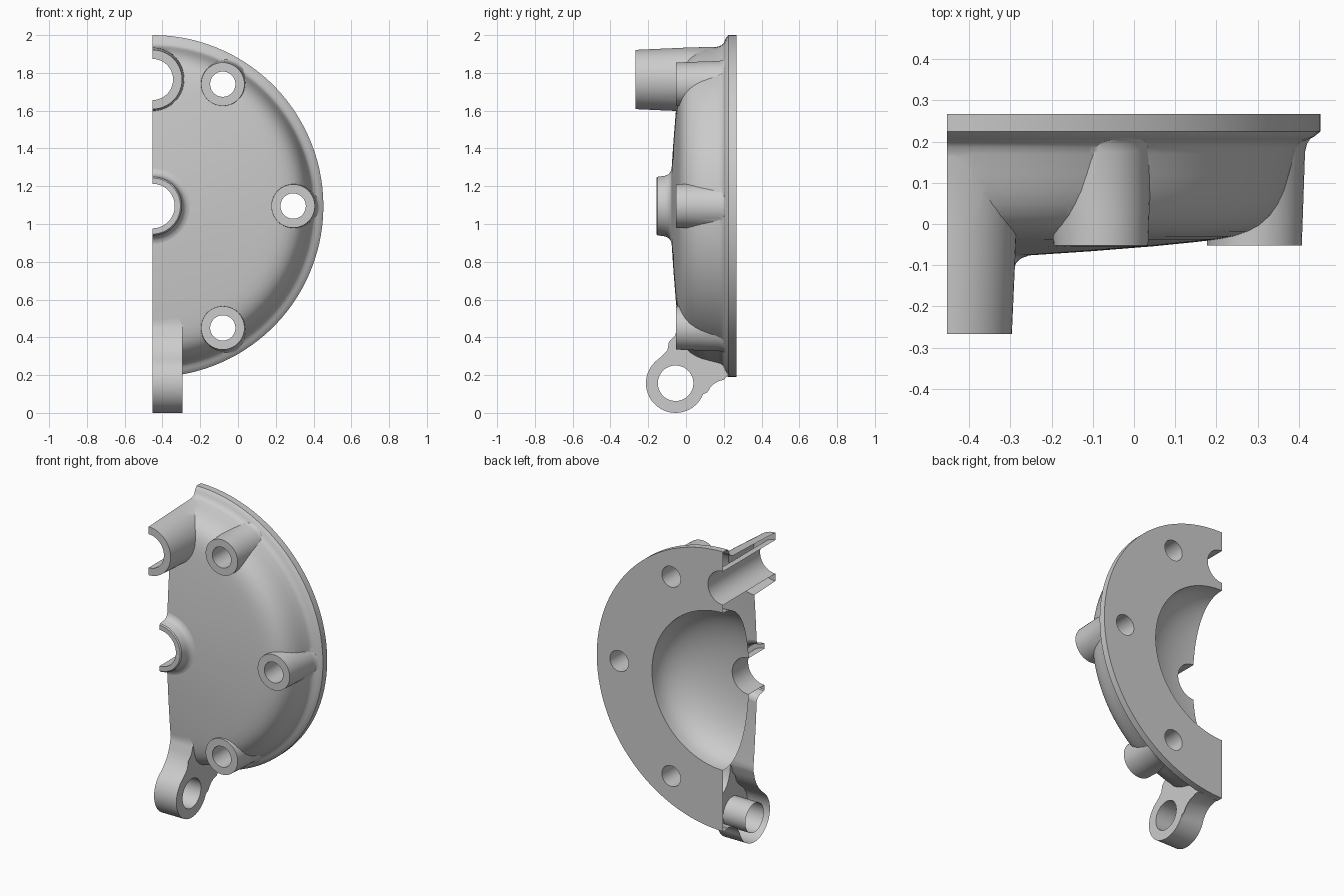
import bpy, bmesh
from math import sin, cos, pi, radians
from mathutils import Vector

if "Cube" in bpy.data.objects:
    bpy.data.objects.remove(bpy.data.objects["Cube"])

CX, CZ = -0.453, 1.095      # axis of the round cover, on the cut plane


def make_object(name, bm):
    bmesh.ops.recalc_face_normals(bm, faces=bm.faces)
    mesh = bpy.data.meshes.new(name)
    bm.to_mesh(mesh)
    bm.free()
    obj = bpy.data.objects.new(name, mesh)
    bpy.context.collection.objects.link(obj)
    return obj


def lathe(name, profile, x=CX, z=CZ, n=64):
    """Solid of revolution about the y direction; profile is (radius, y)."""
    bm = bmesh.new()
    rings = []
    for r, y in profile:
        rings.append([bm.verts.new((x + r * cos(2 * pi * (i + .5) / n), y,
                                    z + r * sin(2 * pi * (i + .5) / n))) for i in range(n)])
    for a, b in zip(rings, rings[1:]):
        for i in range(n):
            j = (i + 1) % n
            bm.faces.new((a[i], a[j], b[j], b[i]))
    bm.faces.new(rings[0])
    bm.faces.new(rings[-1])
    return make_object(name, bm)


def extrude_x(name, points, x0, x1, bevel=0):
    """Outline in (y, z) extruded along x, with an optional rounded far rim."""
    bm = bmesh.new()
    a = [bm.verts.new((x0, y, z)) for y, z in points]
    b = [bm.verts.new((x1, y, z)) for y, z in points]
    bm.faces.new(a)
    end = bm.faces.new(b)
    for i in range(len(a)):
        j = (i + 1) % len(a)
        bm.faces.new((a[i], a[j], b[j], b[i]))
    if bevel:
        bmesh.ops.bevel(bm, geom=list(end.edges), offset=bevel, segments=3,
                        profile=0.5, affect='EDGES')
    return make_object(name, bm)


def arc(cy, cz, r, a0, a1, n):
    return [(cy + r * cos(radians(a0 + (a1 - a0) * i / n)),
             cz + r * sin(radians(a0 + (a1 - a0) * i / n))) for i in range(n + 1)]


def combine(target, tool, operation):
    mod = target.modifiers.new("join", 'BOOLEAN')
    mod.object, mod.operation, mod.solver = tool, operation, 'EXACT'
    bpy.context.view_layer.objects.active = target
    bpy.ops.object.modifier_apply(modifier=mod.name)
    bpy.data.objects.remove(tool, do_unlink=True)


# Domed cover with flange
cover = lathe("housing_cover", [
    (.05, -.08), (.2, -.076), (.35, -.066), (.5, -.054), (.6, -.044), (.66, -.037),
    (.7, -.03), (.735, -.019), (.765, -.003), (.79, .02), (.808, .048), (.822, .08),
    (.833, .12), (.845, .17), (.851, .187), (.862, .199), (.878, .206), (.89, .212),
    (.899, .219), (.905, .224), (.905, .267), (.05, .267)], n=128)

# Central hub and upper pipe
PIPE_Z = 1.765
combine(cover, lathe("hub", [(.148, -.157), (.155, -.151), (.161, -.11), (.168, -.094),
                             (.18, -.083), (.205, -.074), (.205, 0)]), 'UNION')
combine(cover, lathe("pipe", [(.157, -.267), (.169, 0), (.174, .18)], z=PIPE_Z), 'UNION')

# Bolt bosses around the rim
bolts = [(CX + .745 * cos(radians(a)), CZ + .745 * sin(radians(a))) for a in (60, 0, -60)]
for x, z in bolts:
    combine(cover, lathe("boss", [(.115, -.052), (.118, .03), (.123, .175), (.128, .195),
                                  (.138, .21), (.14, .24)], x, z, 48), 'UNION')

# Hinge lug at the bottom
LUG = (-.055, .157)
outline = [(.1, .5), (-.03, .5), (-.047, .45), (-.058, .408), (-.075, .367),
           (-.098, .333), (-.122, .306)]
outline += arc(*LUG, .157, 126, 345, 32)
outline += [(.113, .143), (.135, .167), (.165, .185), (.2, .194), (.23, .196), (.23, .4)]
combine(cover, extrude_x("lug", outline, -.6, -.293, .018), 'UNION')

# Inner cavity, bores and bolt holes
dome = [(.51, .35)]
for i in range(17):
    t = radians(i * 87 / 16)
    dome.append((.51 * cos(t) ** .85, .267 - .265 * sin(t) ** .85))
combine(cover, lathe("cavity", dome, n=96), 'DIFFERENCE')
combine(cover, lathe("hub_bore", [(.118, -.4), (.118, .3)]), 'DIFFERENCE')
combine(cover, lathe("pipe_bore", [(.109, -.4), (.109, .4)], z=PIPE_Z), 'DIFFERENCE')
for x, z in bolts:
    combine(cover, lathe("bolt_hole", [(.067, -.4), (.067, .4)], x, z, 40), 'DIFFERENCE')
combine(cover, extrude_x("lug_bore", arc(*LUG, .094, 0, 352.5, 47), -.7, -.1), 'DIFFERENCE')

# Keep the right half, leaving the cut side open
bm = bmesh.new()
bm.from_mesh(cover.data)
bmesh.ops.bisect_plane(bm, geom=bm.verts[:] + bm.edges[:] + bm.faces[:], dist=1e-5,
                       plane_co=Vector((CX, 0, 0)), plane_no=Vector((1, 0, 0)),
                       clear_inner=True)
bm.to_mesh(cover.data)
bm.free()

bpy.ops.object.select_all(action='DESELECT')
cover.select_set(True)
bpy.context.view_layer.objects.active = cover
bpy.ops.object.shade_smooth_by_angle(angle=radians(32))
